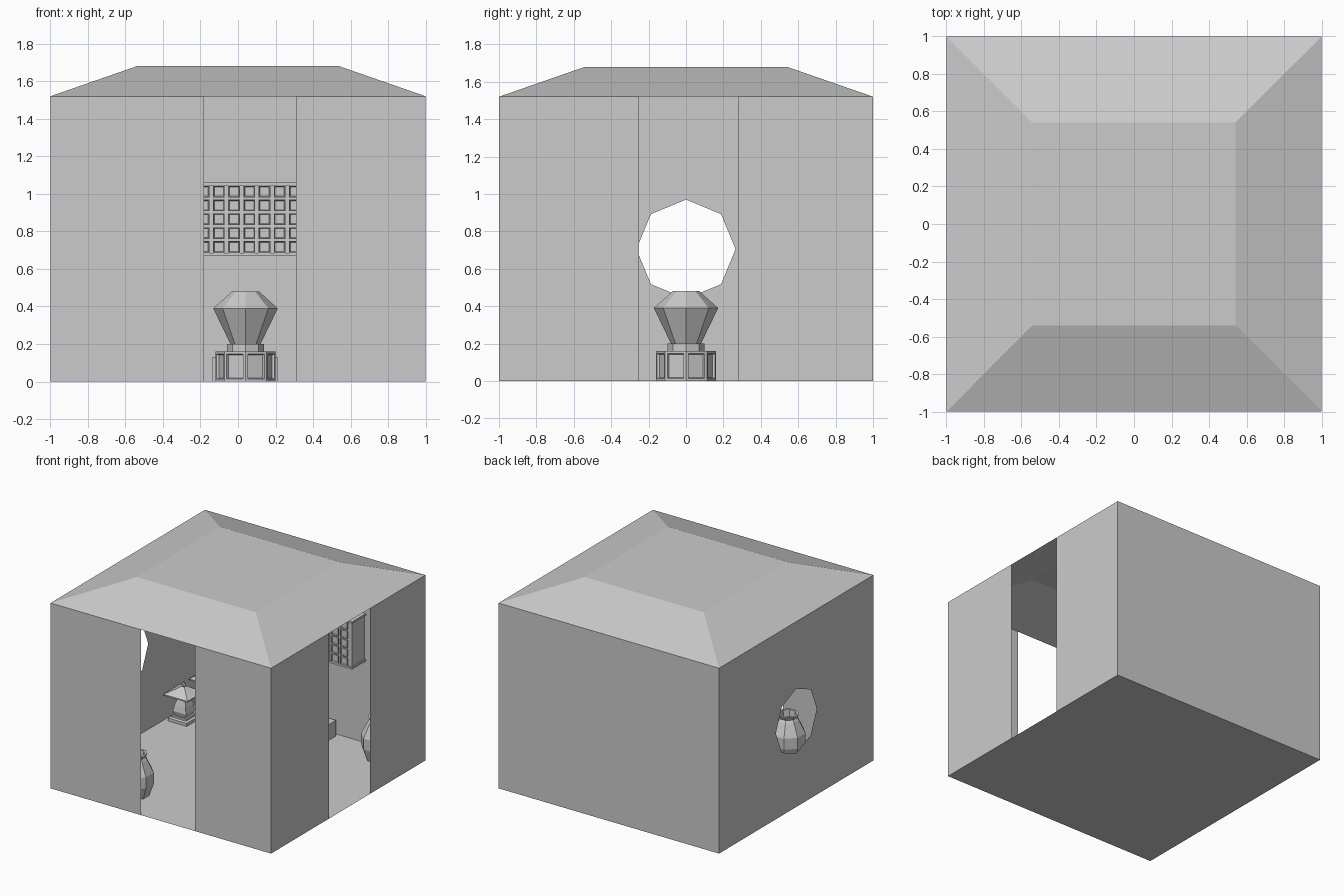
import bpy, bmesh, math
from mathutils import Vector

if "Cube" in bpy.data.objects:
    bpy.data.objects.remove(bpy.data.objects["Cube"])


def finish(name, bm):
    me = bpy.data.meshes.new(name)
    bm.to_mesh(me)
    bm.free()
    ob = bpy.data.objects.new(name, me)
    bpy.context.collection.objects.link(ob)
    return ob


def sheet(name, polys):
    bm = bmesh.new()
    for p in polys:
        bm.faces.new([bm.verts.new(v) for v in p])
    return finish(name, bm)


def add_box(bm, x0, x1, y0, y1, z0, z1):
    g = bmesh.ops.create_cube(bm, size=1)
    for v in g["verts"]:
        v.co = Vector(((x0 + x1) / 2 + v.co.x * (x1 - x0),
                       (y0 + y1) / 2 + v.co.y * (y1 - y0),
                       (z0 + z1) / 2 + v.co.z * (z1 - z0)))


def lathe(name, profile, sides, loc, turn=0.0, cap_top=True):
    """Faceted turned shape from (radius, z) pairs."""
    bm = bmesh.new()
    rings = [[bm.verts.new((loc[0] + r * math.cos(turn + math.tau * i / sides),
                            loc[1] + r * math.sin(turn + math.tau * i / sides), z))
              for i in range(sides)] for r, z in profile]
    for a, b in zip(rings, rings[1:]):
        for i in range(sides):
            j = (i + 1) % sides
            bm.faces.new((a[i], a[j], b[j], b[i]))
    bm.faces.new(rings[0][::-1])
    if cap_top:
        bm.faces.new(rings[-1])
    return finish(name, bm)


def inset_panels(ob, test, thickness, depth):
    """Recess a framed panel into every face passing the test."""
    bm = bmesh.new()
    bm.from_mesh(ob.data)
    bm.normal_update()
    faces = [f for f in bm.faces if test(f)]
    bmesh.ops.inset_individual(bm, faces=faces, thickness=thickness)
    bmesh.ops.inset_individual(bm, faces=faces, thickness=0.006, depth=-depth)
    bm.to_mesh(ob.data)
    bm.free()


H = 1.52

# Floor, back wall and the two split walls (thin sheets)
sheet("floor", [[(-1, -1, 0), (-1, 1, 0), (1, 1, 0), (1, -1, 0)]])
sheet("back_wall", [[(1, 1, 0), (-1, 1, 0), (-1, 1, H), (1, 1, H)]])
sheet("front_wall", [[(a, -1, 0), (b, -1, 0), (b, -1, H), (a, -1, H)]
                     for a, b in ((-1, -0.18), (0.31, 1))])
sheet("right_wall", [[(1, a, 0), (1, b, 0), (1, b, H), (1, a, H)]
                     for a, b in ((-1, -0.25), (0.28, 1))])

# Left wall with octagonal window
bm = bmesh.new()
outer = [(-1, 0), (1, 0), (1, H), (-1, H)]
window = [(0.265 * math.sin(k * math.pi / 4), 0.705 + 0.265 * math.cos(k * math.pi / 4))
          for k in range(8)]
for loop in (outer, window):
    vs = [bm.verts.new((-1, y, z)) for y, z in loop]
    for i, v in enumerate(vs):
        bm.edges.new((v, vs[(i + 1) % len(vs)]))
bmesh.ops.triangle_fill(bm, use_beauty=True, edges=bm.edges[:], normal=(-1, 0, 0))
finish("left_wall", bm)

# Hipped roof with flat top
lo = [(-1, -1, H), (1, -1, H), (1, 1, H), (-1, 1, H)]
hi = [(x * 0.54, y * 0.54, 1.68) for x, y, _ in lo]
sheet("roof", [hi] + [[lo[i], lo[(i + 1) % 4], hi[(i + 1) % 4], hi[i]] for i in range(4)])

# Central octagonal pedestal with framed panels, and the urn on it
C = (0.04, 0)
base = lathe("pedestal", [(0.16, 0), (0.16, 0.16)], 8, C)
inset_panels(base, lambda f: abs(f.normal.z) < 0.1, 0.02, 0.012)
lathe("urn_neck", [(0.098, 0.16), (0.098, 0.2)], 8, C)
lathe("urn", [(0.08, 0.2), (0.172, 0.39), (0.072, 0.48)], 8, C)

# Wall cabinet: grid front of small drawers
bm = bmesh.new()
x0, x1, z0, z1, front = -0.34, 0.46, 0.67, 1.06, 0.82
add_box(bm, x0, x1, front, 0.999, z0, z0 + 0.015)
add_box(bm, x0, x1, front, 0.999, z1 - 0.015, z1)
add_box(bm, x0 + 0.01, x1 - 0.01, front + 0.012, 0.999, z0 + 0.015, z1 - 0.015)
finish("cabinet", bm)
bm = bmesh.new()
for i in range(9):
    for j in range(5):
        cx, cz = 0.06 + (i - 4) * 0.081, 0.865 + (j - 2) * 0.074
        add_box(bm, cx - 0.031, cx + 0.031, front, front + 0.02, cz - 0.031, cz + 0.031)
drawers = finish("cabinet_drawers", bm)
inset_panels(drawers, lambda f: f.normal.y < -0.9, 0.004, 0.008)

# Low chest under the cabinet
bm = bmesh.new()
add_box(bm, -0.135, 0.21, 0.75, 0.97, 0, 0.13)
finish("low_chest", bm)

# Two square lanterns with flared roofs along the left wall
q = math.sqrt(2)
for n, y in enumerate((0.556, 0.89)):
    p = (-0.88, y)
    lathe(f"lantern_base_{n}", [(0.085 * q, 0), (0.085 * q, 0.025), (0.065 * q, 0.03),
                                (0.065 * q, 0.045)], 4, p, math.pi / 4)
    lathe(f"lantern_body_{n}", [(0.05 * q, 0.045), (0.06 * q, 0.08), (0.05 * q, 0.13),
                                (0.035 * q, 0.18), (0.05 * q, 0.21)], 4, p, math.pi / 4)
    lathe(f"lantern_roof_{n}", [(0.11 * q, 0.212), (0.11 * q, 0.222), (0.055 * q, 0.25),
                                (0.015 * q, 0.275)], 4, p, math.pi / 4)
    lathe(f"lantern_finial_{n}", [(0.01, 0.27), (0.018, 0.285), (0.004, 0.315)], 6, p)

# Faceted jars in the front left and back right
for n, p in enumerate(((-0.42, -0.72), (0.69, 0.84))):
    lathe(f"jar_{n}", [(0.1, 0), (0.135, 0.1), (0.135, 0.19), (0.085, 0.29), (0.07, 0.31),
                       (0.085, 0.34), (0.065, 0.34), (0.06, 0.28)], 8, p, math.pi / 8)
